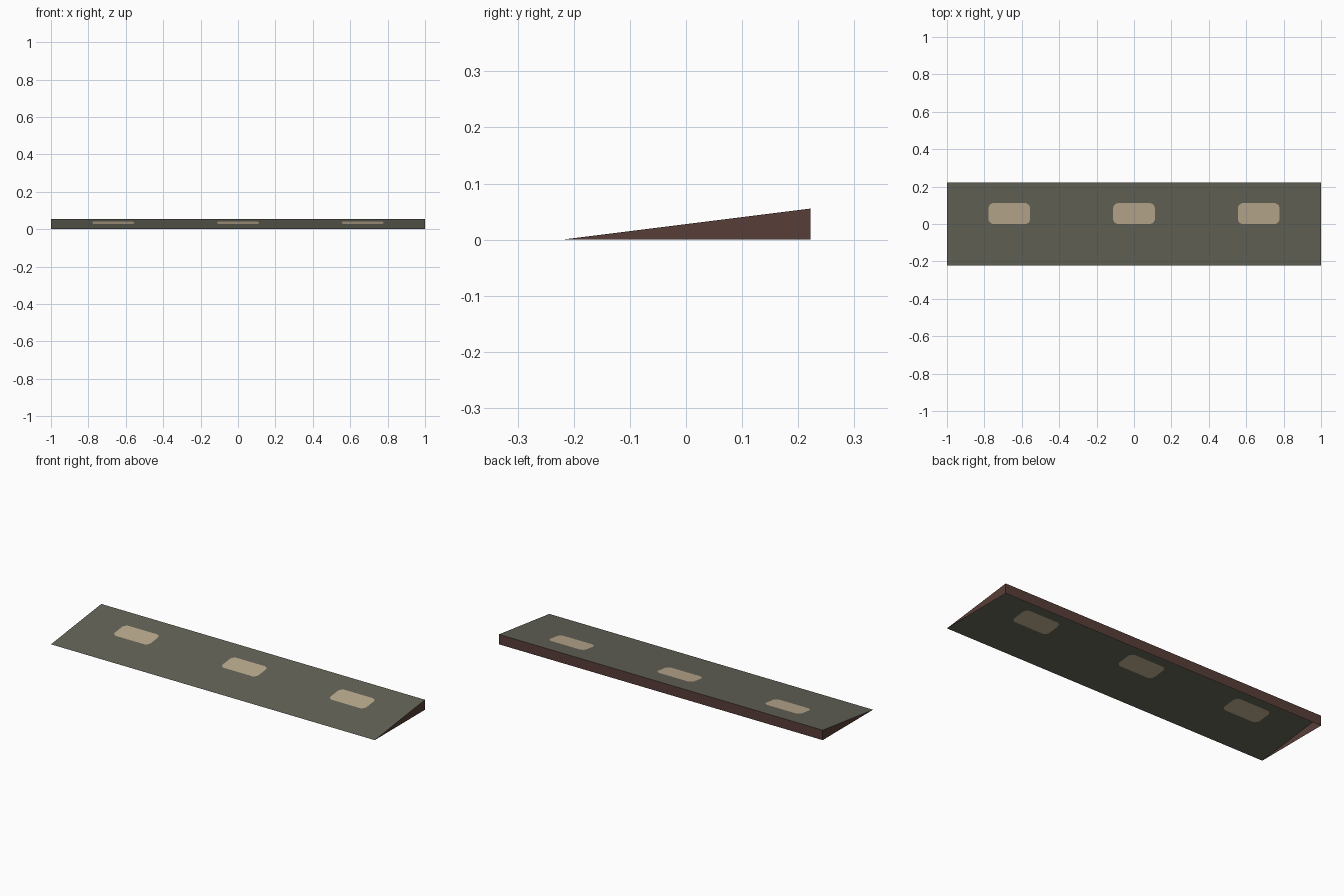
import bpy, bmesh
from math import cos, sin, radians
from mathutils import Vector

cube = bpy.data.objects.get("Cube")
if cube:
    bpy.data.objects.remove(cube, do_unlink=True)

# Proportions: a ramp 36 units long, 8 deep and 1 high
U = 2 / 36
L, D, H = 18 * U, 4 * U, U


def material(name, rgb):
    m = bpy.data.materials.new(name)
    m.use_nodes = True
    colour = (*rgb, 1)
    m.diffuse_color = colour
    m.node_tree.nodes["Principled BSDF"].inputs["Base Color"].default_value = colour
    return m


def make_object(name, bm, mats):
    mesh = bpy.data.meshes.new(name)
    bm.to_mesh(mesh)
    bm.free()
    for m in mats:
        mesh.materials.append(m)
    ob = bpy.data.objects.new(name, mesh)
    bpy.context.collection.objects.link(ob)


def polygon(bm, points):
    bm.faces.new([bm.verts.new(p) for p in points])


def cut(bm, faces, point, normal):
    geom = set(faces)
    for f in faces:
        geom.update(f.edges)
        geom.update(f.verts)
    bmesh.ops.bisect_plane(bm, geom=list(geom), dist=1e-6,
                           plane_co=point, plane_no=normal)


olive = material("olive grey", (0.127, 0.127, 0.098))
tan = material("tan", (0.50, 0.41, 0.28))
brown = material("dark brown", (0.098, 0.048, 0.040))

# Sloped sheet, cut along the outlines of three marker patches
bm = bmesh.new()
polygon(bm, [(-L, -D, 0), (L, -D, 0), (L, D, H), (-L, D, H)])
centres = [-12 * U, 0, 12 * U]
half_x, half_y, mid_y, radius = 2 * U, U, U, 0.5 * U
for cx in centres:
    for s in (-1, 1):
        cut(bm, bm.faces[:], (cx + s * half_x, 0, 0), (1, 0, 0))
for s in (-1, 1):
    cut(bm, bm.faces[:], (0, mid_y + s * half_y, 0), (0, 1, 0))


def patch_at(cx):
    for f in bm.faces:
        c = f.calc_center_bounds()
        if abs(c.x - cx) < half_x / 2 and abs(c.y - mid_y) < half_y / 2:
            return f


# Round the patch corners with tangent cuts, then colour what is left inside
for cx in centres:
    for sx in (-1, 1):
        for sy in (-1, 1):
            hub = Vector((cx + sx * (half_x - radius), mid_y + sy * (half_y - radius), 0))
            for angle in (22.5, 45, 67.5):
                n = Vector((sx * cos(radians(angle)), sy * sin(radians(angle)), 0))
                cut(bm, [patch_at(cx)], hub + n * radius, n)
    patch_at(cx).material_index = 1
make_object("ramp_slope", bm, [olive, tan])

# Back and end walls; the underside stays open
bm = bmesh.new()
polygon(bm, [(L, D, 0), (-L, D, 0), (-L, D, H), (L, D, H)])
make_object("back_wall", bm, [brown])
for name, side in (("left_end_wall", 1), ("right_end_wall", -1)):
    bm = bmesh.new()
    pts = [(side * L, -D, 0), (side * L, D, 0), (side * L, D, H)]
    polygon(bm, pts[::side])
    make_object(name, bm, [brown])
